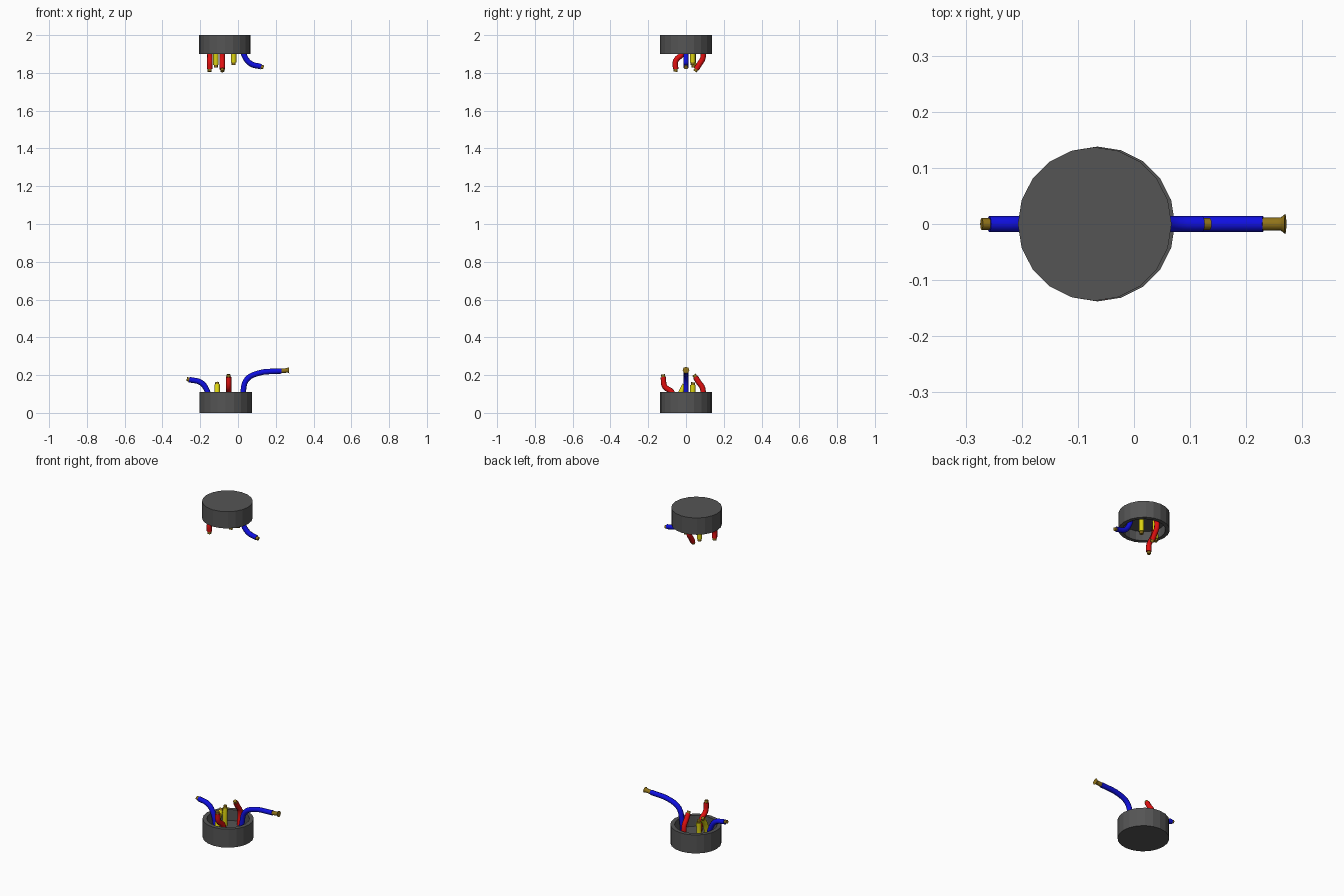
import bpy, bmesh, math
from mathutils import Vector

if "Cube" in bpy.data.objects:
    bpy.data.objects.remove(bpy.data.objects["Cube"])


def material(name, rgb):
    m = bpy.data.materials.new(name)
    m.diffuse_color = (*rgb, 1)
    m.use_nodes = True
    m.node_tree.nodes["Principled BSDF"].inputs["Base Color"].default_value = m.diffuse_color
    return m


GREY = material("dark_rubber", (0.09, 0.09, 0.09))
COPPER = material("copper", (0.28, 0.17, 0.01))
COLOURS = {
    "blue": material("blue_plastic", (0.005, 0.005, 0.75)),
    "red": material("red_plastic", (0.75, 0.005, 0.005)),
    "yellow": material("yellow_plastic", (0.72, 0.65, 0.005)),
}


def link(name, mesh, mat):
    obj = bpy.data.objects.new(name, mesh)
    bpy.context.collection.objects.link(obj)
    mesh.materials.clear()
    mesh.materials.append(mat)
    return obj


def cup(name, x, profile, sides=20):
    """Revolve a (radius, z) profile into a closed cup."""
    bm = bmesh.new()
    rings = []
    for r, z in profile:
        rings.append([bm.verts.new((x + r * math.cos(2 * math.pi * i / sides),
                                    r * math.sin(2 * math.pi * i / sides), z))
                      for i in range(sides)])
    for a, b in zip(rings, rings[1:]):
        for i in range(sides):
            j = (i + 1) % sides
            bm.faces.new((a[i], a[j], b[j], b[i]))
    bm.faces.new(rings[0])
    bm.faces.new(rings[-1])
    bmesh.ops.recalc_face_normals(bm, faces=bm.faces)
    mesh = bpy.data.meshes.new(name)
    bm.to_mesh(mesh)
    bm.free()
    return link(name, mesh, GREY)


def tube(name, points, radii, mat):
    """Eight-sided capped tube along a smooth path."""
    cu = bpy.data.curves.new(name, 'CURVE')
    cu.dimensions = '3D'
    cu.bevel_depth = 1.0
    cu.bevel_resolution = 2
    cu.resolution_u = 4
    cu.use_fill_caps = True
    sp = cu.splines.new('BEZIER')
    sp.bezier_points.add(len(points) - 1)
    for bp, p, r in zip(sp.bezier_points, points, radii):
        bp.co = p
        bp.radius = r
        bp.handle_left_type = bp.handle_right_type = 'AUTO'
    tmp = bpy.data.objects.new(name + "_path", cu)
    bpy.context.collection.objects.link(tmp)
    dg = bpy.context.evaluated_depsgraph_get()
    mesh = bpy.data.meshes.new_from_object(tmp.evaluated_get(dg))
    bpy.data.objects.remove(tmp)
    obj = link(name, mesh, mat)
    mesh.polygons.foreach_set("use_smooth", [len(p.vertices) == 4 for p in mesh.polygons])
    return obj


def wire(name, colour, points, tip=0.014, flare=False):
    pts = [Vector(p) for p in points]
    tube(name, pts, [0.0145] * len(pts), COLOURS[colour])
    # bare copper core continuing past the insulation
    d = (pts[-1] - pts[-2]).normalized()
    core = [pts[-1] - d * 0.01, pts[-1] + d * tip * 0.8, pts[-1] + d * tip]
    radii = [0.012, 0.012, 0.018] if flare else [0.0105] * 3
    tube(name + "_core", core, radii, COPPER)


# sheath ends
cup("lower_sheath", -0.065, [(0.138, 0), (0.138, 0.11), (0.115, 0.11), (0.115, 0.045)])
cup("upper_sheath", -0.07, [(0.137, 2.0), (0.137, 1.9), (0.115, 1.9), (0.115, 1.955)])

# lower wires
wire("lower_blue_right", "blue", [(0.02, 0, 0.04), (0.027, 0, 0.11), (0.045, 0, 0.175),
                                  (0.1, 0, 0.208), (0.23, 0, 0.222)], 0.04, True)
wire("lower_blue_left", "blue", [(-0.145, 0, 0.04), (-0.165, 0, 0.12),
                                 (-0.195, 0, 0.16), (-0.258, 0, 0.176)])
wire("lower_red_front", "red", [(-0.05, -0.055, 0.04), (-0.05, -0.075, 0.11),
                                (-0.05, -0.113, 0.14), (-0.05, -0.12, 0.19)])
wire("lower_red_back", "red", [(-0.05, 0.085, 0.04), (-0.05, 0.088, 0.13),
                               (-0.05, 0.065, 0.165), (-0.05, 0.05, 0.19)])
wire("lower_yellow_front", "yellow", [(-0.11, -0.045, 0.04), (-0.11, -0.025, 0.11),
                                      (-0.11, -0.005, 0.148)])
wire("lower_yellow_back", "yellow", [(-0.11, 0.035, 0.04), (-0.11, 0.035, 0.11),
                                     (-0.11, 0.037, 0.148)])

# upper wires
wire("upper_blue", "blue", [(0.02, 0, 1.955), (0.03, 0, 1.9),
                            (0.065, 0, 1.85), (0.122, 0, 1.833)])
wire("upper_red_front", "red", [(-0.15, -0.005, 1.955), (-0.15, -0.02, 1.9),
                                (-0.15, -0.054, 1.865), (-0.15, -0.055, 1.82)])
wire("upper_red_back", "red", [(-0.083, 0.085, 1.955), (-0.083, 0.09, 1.88),
                               (-0.083, 0.07, 1.845), (-0.083, 0.055, 1.82)])
wire("upper_yellow_left", "yellow", [(-0.117, 0.035, 1.955), (-0.117, 0.038, 1.9),
                                     (-0.117, 0.04, 1.842)])
wire("upper_yellow_right", "yellow", [(-0.023, 0.035, 1.955), (-0.023, 0.035, 1.9),
                                      (-0.023, 0.035, 1.856)])
